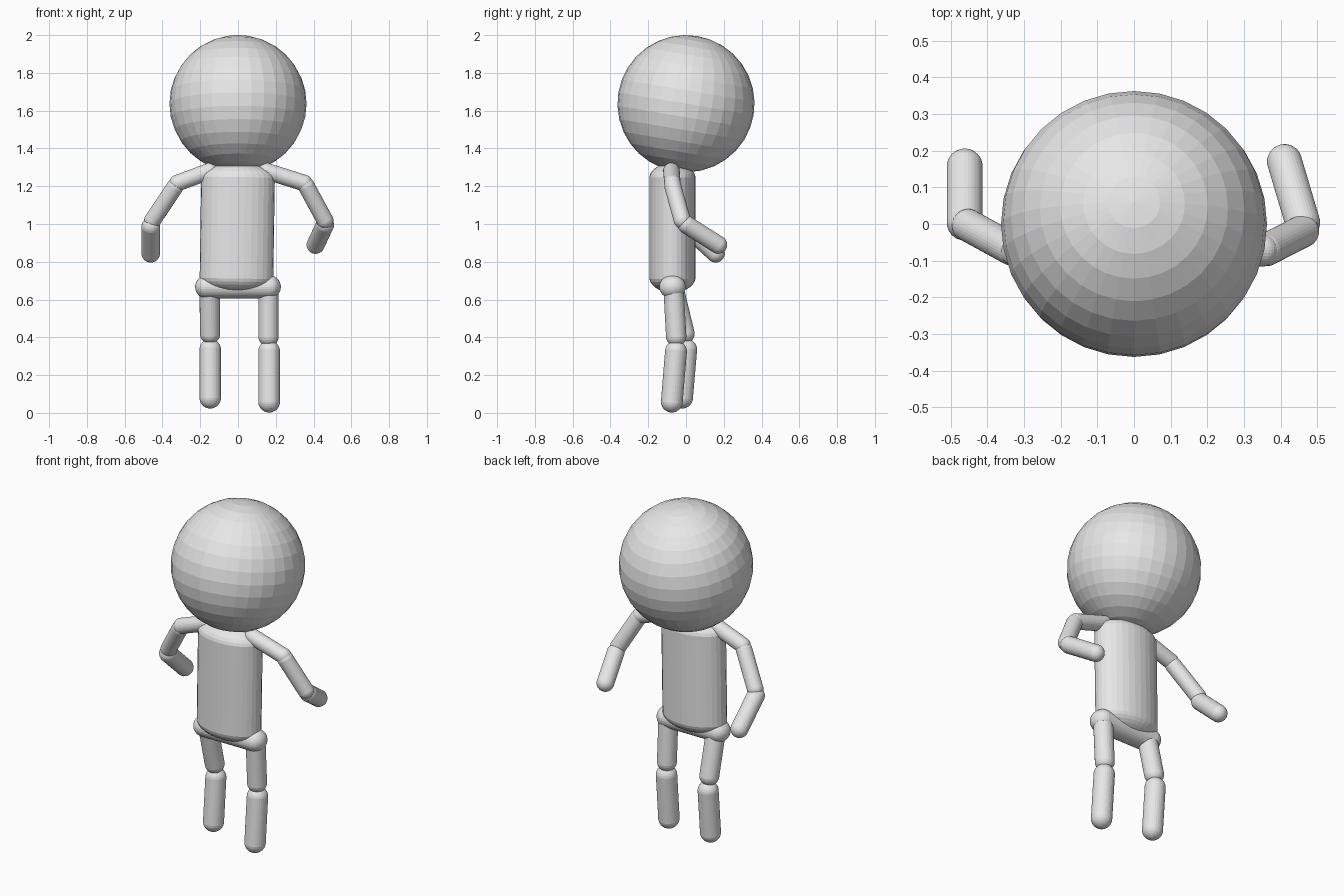
import bpy
import bmesh
import math
from mathutils import Matrix, Vector

if "Cube" in bpy.data.objects:
    bpy.data.objects.remove(bpy.data.objects["Cube"], do_unlink=True)

grey = bpy.data.materials.new("plain grey")
grey.use_nodes = True
grey.diffuse_color = (0.8, 0.8, 0.8, 1)
grey.node_tree.nodes["Principled BSDF"].inputs["Base Color"].default_value = grey.diffuse_color


def finish(name, bm):
    mesh = bpy.data.meshes.new(name)
    bm.to_mesh(mesh)
    bm.free()
    mesh.materials.append(grey)
    obj = bpy.data.objects.new(name, mesh)
    bpy.context.collection.objects.link(obj)
    return obj


def capsule(name, start, end, radii):
    """Rounded bar between two cap centres; radii = across, depth, cap height."""
    start, end = Vector(start), Vector(end)
    axis = end - start
    bm = bmesh.new()
    # an odd ring count leaves one band at the equator to stretch into the shaft
    bmesh.ops.create_uvsphere(bm, u_segments=32, v_segments=15, radius=1)
    for v in bm.verts:
        upper = v.co.z > 0
        v.co = Vector(c * r for c, r in zip(v.co, radii))
        if upper:
            v.co.z += axis.length
    turn = Vector((0, 0, 1)).rotation_difference(axis).to_matrix().to_4x4()
    bm.transform(Matrix.Translation(start) @ turn)
    return finish(name, bm)


def limb(parts):
    for name, start, end, r in parts:
        capsule(name, start, end, (r, r, r))


# Head: faceted ball leaning slightly backwards
bm = bmesh.new()
bmesh.ops.create_uvsphere(bm, u_segments=32, v_segments=16, radius=0.363)
bm.transform(Matrix.Translation((0, 0, 1.637)) @ Matrix.Rotation(math.radians(-9.5), 4, "X"))
finish("head", bm)

# Torso and hips
capsule("torso", (-0.008, -0.072, 0.72), (0, -0.072, 1.24), (0.196, 0.123, 0.083))
capsule("hips", (-0.165, -0.072, 0.667), (0.165, -0.072, 0.667), (0.062, 0.07, 0.062))

# Legs
limb([
    ("left_thigh", (0.162, -0.066, 0.66), (0.162, -0.052, 0.405), 0.054),
    ("left_shin", (0.165, -0.053, 0.325), (0.165, -0.075, 0.06), 0.058),
    ("right_thigh", (-0.15, -0.066, 0.66), (-0.148, -0.008, 0.42), 0.054),
    ("right_shin", (-0.147, 0.002, 0.335), (-0.147, -0.02, 0.08), 0.057),
])

# Arms
limb([
    ("left_upper_arm", (0.15, -0.077, 1.28), (0.35, -0.072, 1.217), 0.044),
    ("left_forearm", (0.362, -0.07, 1.2), (0.46, -0.02, 1.02), 0.045),
    ("left_hand", (0.46, 0.005, 0.995), (0.411, 0.17, 0.89), 0.048),
    ("right_upper_arm", (-0.15, -0.077, 1.28), (-0.32, -0.074, 1.217), 0.044),
    ("right_forearm", (-0.335, -0.068, 1.195), (-0.452, -0.004, 1.02), 0.045),
    ("right_hand", (-0.462, 0.004, 0.985), (-0.462, 0.157, 0.845), 0.049),
])
